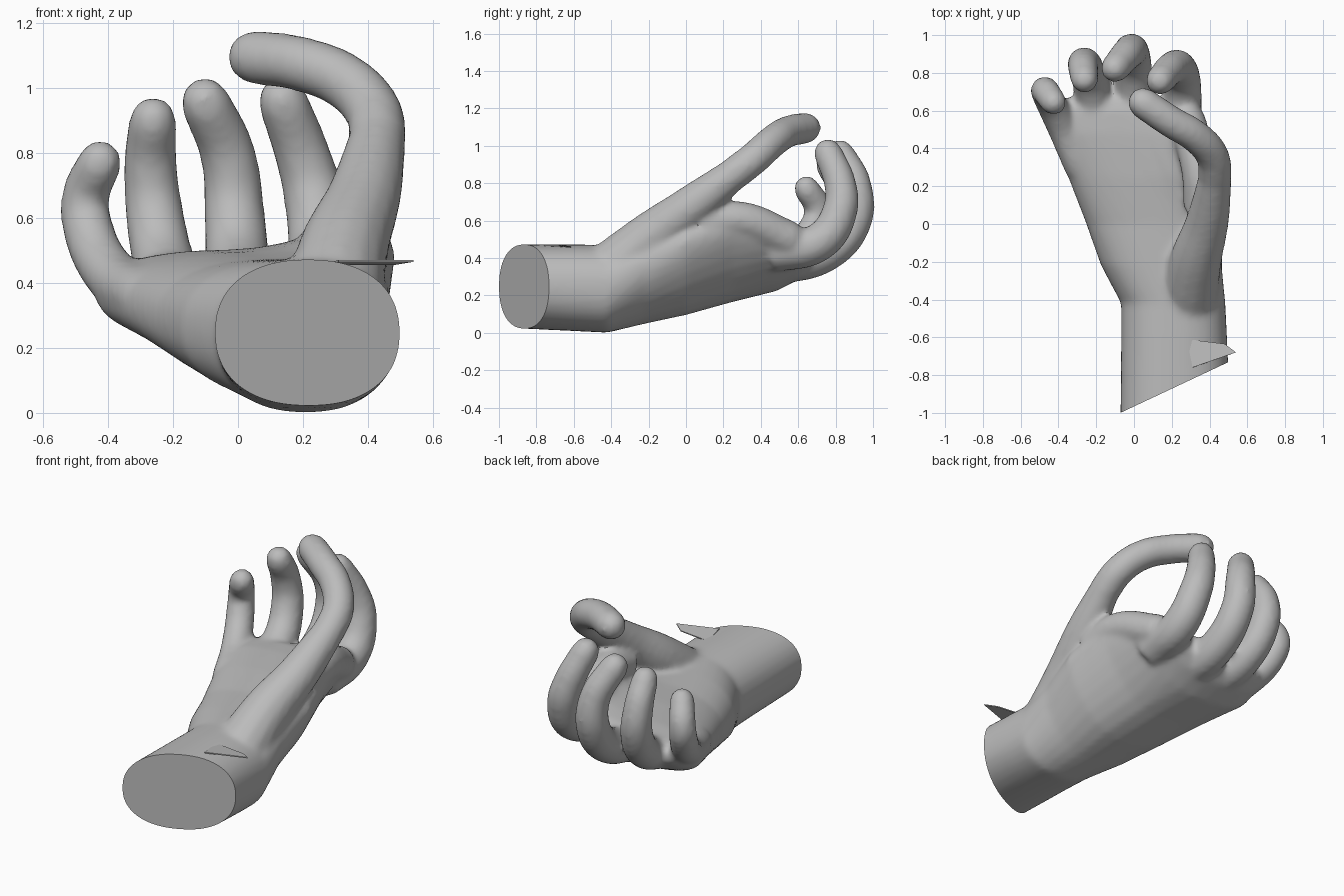
import bpy, bmesh, math
from mathutils import Vector

cube = bpy.data.objects.get("Cube")
if cube:
    bpy.data.objects.remove(cube, do_unlink=True)

# One plain grey
grey = bpy.data.materials.new("plain_grey")
grey.use_nodes = True
grey.diffuse_color = (0.5, 0.5, 0.5, 1)
bsdf = next(n for n in grey.node_tree.nodes if n.type == 'BSDF_PRINCIPLED')
bsdf.inputs["Base Color"].default_value = (0.5, 0.5, 0.5, 1)


def mesh_object(name, bm):
    bmesh.ops.recalc_face_normals(bm, faces=bm.faces)
    me = bpy.data.meshes.new(name)
    bm.to_mesh(me)
    bm.free()
    ob = bpy.data.objects.new(name, me)
    bpy.context.scene.collection.objects.link(ob)
    return ob


def loft(name, rings, sides=32):
    """Skin oval rings (y, centre x, centre z, half width, half height, lift of the thumb side)."""
    bm = bmesh.new()
    loops = []
    for y, cx, cz, w, h, lift in rings:
        # Rings turn to meet the slanted cut at the forearm end
        slant = 0.47 * min(1, max(0, (-0.58 - y) / 0.3))
        loop = []
        for i in range(sides):
            c, s = math.cos(math.tau * i / sides), math.sin(math.tau * i / sides)
            u = math.copysign(abs(c) ** 0.88, c)
            v = math.copysign(abs(s) ** 0.88, s)
            loop.append(bm.verts.new((cx + w * u, y + slant * w * u,
                                      cz + h * v + lift * max(0, u) ** 2)))
        loops.append(loop)
    for a, b in zip(loops, loops[1:]):
        for i in range(sides):
            j = (i + 1) % sides
            bm.faces.new((a[i], a[j], b[j], b[i]))
    bm.faces.new(loops[0])
    bm.faces.new(loops[-1])
    return mesh_object(name, bm)


def digit(name, r0, r1, path):
    """Tube along a smooth path, tapering from r0 to r1, with a rounded tip."""
    pts = [Vector(p) for p in path]
    radii = [r0 + (r1 - r0) * i / (len(pts) - 1) for i in range(len(pts))]
    tip, d = pts[-1], (pts[-1] - pts[-2]).normalized()
    pts += [tip + d * r1 * 0.6, tip + d * r1 * 0.95]
    radii += [r1 * 0.8, r1 * 0.35]
    cu = bpy.data.curves.new(name, 'CURVE')
    cu.dimensions = '3D'
    cu.bevel_depth = 1.0
    cu.bevel_resolution = 5
    cu.use_fill_caps = True
    sp = cu.splines.new('BEZIER')
    sp.resolution_u = 10
    sp.bezier_points.add(len(pts) - 1)
    for bp, co, rad in zip(sp.bezier_points, pts, radii):
        bp.co = co
        bp.radius = rad
        bp.handle_left_type = bp.handle_right_type = 'AUTO'
    ob = bpy.data.objects.new(name, cu)
    bpy.context.scene.collection.objects.link(ob)
    ob.select_set(True)
    bpy.context.view_layer.objects.active = ob
    bpy.ops.object.convert(target='MESH')
    ob = bpy.context.view_layer.objects.active
    ob.select_set(False)
    return ob


bpy.ops.object.select_all(action='DESELECT')

# Forearm stump, wrist and palm
palm = loft("palm", [
    (-0.97, 0.215, 0.25, 0.288, 0.223, 0),
    (-0.58, 0.212, 0.24, 0.28, 0.232, 0),
    (-0.42, 0.208, 0.235, 0.276, 0.235, 0),
    (-0.22, 0.145, 0.26, 0.32, 0.212, 0.1),
    (0.0, 0.115, 0.285, 0.368, 0.19, 0.2),
    (0.25, 0.045, 0.33, 0.395, 0.165, 0.25),
    (0.48, -0.035, 0.362, 0.405, 0.14, 0.17),
    (0.60, -0.045, 0.39, 0.375, 0.108, 0.11),
    (0.67, -0.04, 0.41, 0.33, 0.065, 0.08)])

# Thumb, its fleshy base and the web of skin toward the index finger
thumb_base = digit("thumb_base", 0.165, 0.088, [
    (0.28, -0.47, 0.27), (0.325, -0.2, 0.50), (0.39, 0.02, 0.67), (0.43, 0.25, 0.845)])
thumb = digit("thumb", 0.09, 0.084, [
    (0.43, 0.25, 0.845), (0.415, 0.36, 0.93), (0.33, 0.46, 1.02), (0.19, 0.545, 1.075),
    (0.05, 0.64, 1.095)])
web = digit("thumb_web", 0.1, 0.1, [
    (0.36, 0.08, 0.58), (0.35, 0.28, 0.605), (0.28, 0.55, 0.50)])

# Four curled fingers
index = digit("index_finger", 0.112, 0.078, [
    (0.24, 0.45, 0.43), (0.255, 0.72, 0.49), (0.235, 0.825, 0.66), (0.2, 0.825, 0.79), (0.138, 0.76, 0.96)])
middle = digit("middle_finger", 0.112, 0.078, [
    (0.01, 0.42, 0.36), (0.0, 0.75, 0.43), (-0.01, 0.9, 0.6), (-0.03, 0.905, 0.79), (-0.1, 0.825, 0.955)])
ring = digit("ring_finger", 0.108, 0.074, [
    (-0.18, 0.4, 0.36), (-0.22, 0.7, 0.43), (-0.255, 0.835, 0.6), (-0.27, 0.835, 0.77), (-0.262, 0.765, 0.9)])
little = digit("little_finger", 0.088, 0.07, [
    (-0.28, 0.3, 0.35), (-0.395, 0.55, 0.43), (-0.462, 0.685, 0.57), (-0.47, 0.705, 0.66),
    (-0.426, 0.645, 0.77)])

# Fuse everything into one smooth skin
for ob in (palm, thumb_base, thumb, web, index, middle, ring, little):
    ob.select_set(True)
bpy.context.view_layer.objects.active = palm
bpy.ops.object.join()
hand = palm
hand.name = "hand"
remesh = hand.modifiers.new("fuse", 'REMESH')
remesh.mode = 'VOXEL'
remesh.voxel_size = 0.016
smooth = hand.modifiers.new("soften", 'SMOOTH')
smooth.factor = 0.5
smooth.iterations = 10
for name in ("fuse", "soften"):
    bpy.ops.object.modifier_apply(modifier=name)

# Slanted flat cut through the forearm
bm = bmesh.new()
bm.from_mesh(hand.data)
cut = bmesh.ops.bisect_plane(bm, geom=bm.verts[:] + bm.edges[:] + bm.faces[:],
                             plane_co=(0.215, -0.865, 0.25), plane_no=(-0.47, 1, 0),
                             clear_inner=True)
rim = [e for e in cut["geom_cut"] if isinstance(e, bmesh.types.BMEdge)]
bmesh.ops.holes_fill(bm, edges=rim, sides=0)
bmesh.ops.recalc_face_normals(bm, faces=bm.faces)
bm.to_mesh(hand.data)
bm.free()

# Thin pointed flap standing off the wrist
bm = bmesh.new()
outline = [bm.verts.new(p) for p in [
    (0.28, -0.61, 0.455), (0.48, -0.635, 0.455), (0.54, -0.68, 0.465), (0.31, -0.76, 0.465)]]
face = bm.faces.new(outline)
bm.normal_update()
bmesh.ops.solidify(bm, geom=[face], thickness=0.006)
flap = mesh_object("wrist_flap", bm)

for ob in (hand, flap):
    ob.data.materials.clear()
    ob.data.materials.append(grey)
bpy.ops.object.shade_smooth_by_angle(angle=math.radians(40))
